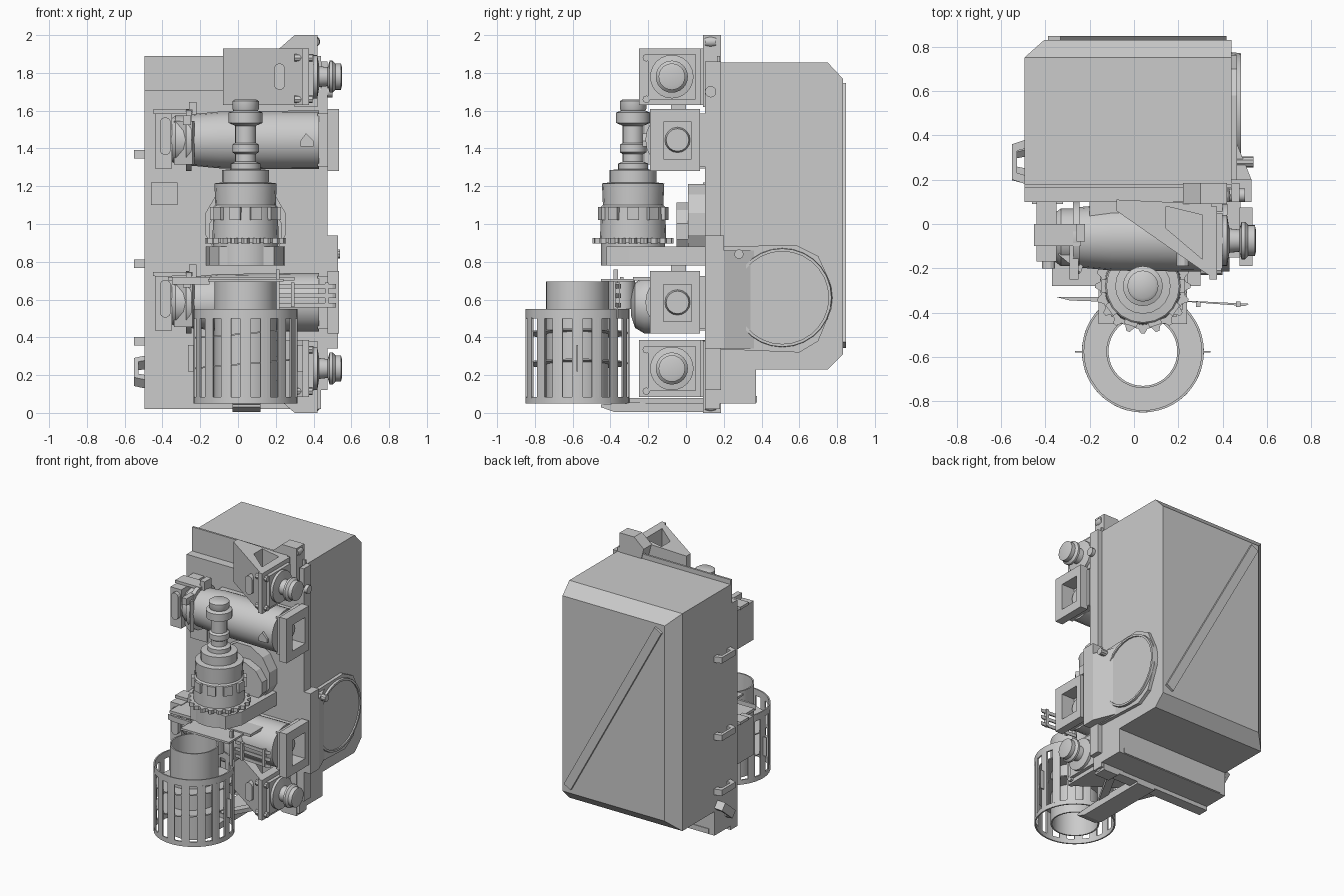
import bpy, bmesh, math
from mathutils import Vector, Matrix

if "Cube" in bpy.data.objects:
    bpy.data.objects.remove(bpy.data.objects["Cube"])

def finish(name, bm, smooth=False):
    bmesh.ops.remove_doubles(bm, verts=bm.verts, dist=1e-5)
    bmesh.ops.recalc_face_normals(bm, faces=bm.faces)
    me = bpy.data.meshes.new(name)
    bm.to_mesh(me); bm.free()
    ob = bpy.data.objects.new(name, me)
    bpy.context.collection.objects.link(ob)
    if smooth:
        bpy.ops.object.select_all(action='DESELECT')
        ob.select_set(True)
        bpy.context.view_layer.objects.active = ob
        bpy.ops.object.shade_smooth_by_angle(angle=math.radians(35))
    return ob

def put(axis, p, h):
    return {'X': (h, p[0], p[1]), 'Y': (p[0], h, p[1]), 'Z': (p[0], p[1], h)}[axis]

def prism(name, pts, axis, a, b):
    """Extrude an outline along an axis from a to b."""
    bm = bmesh.new()
    lo = [bm.verts.new(put(axis, p, a)) for p in pts]
    hi = [bm.verts.new(put(axis, p, b)) for p in pts]
    bm.faces.new(lo); bm.faces.new(hi)
    for i in range(len(pts)):
        j = (i + 1) % len(pts)
        bm.faces.new((lo[i], lo[j], hi[j], hi[i]))
    return finish(name, bm)

def box(name, x0, x1, y0, y1, z0, z1):
    return prism(name, [(x0, y0), (x1, y0), (x1, y1), (x0, y1)], 'Z', z0, z1)

def frame(name, outer, inner, axis, a, b):
    """Flat frame: an outline with a matching hole."""
    bm = bmesh.new()
    L = [[bm.verts.new(put(axis, p, h)) for p in pts]
         for pts, h in ((outer, a), (outer, b), (inner, b), (inner, a))]
    n = len(outer)
    for k in range(4):
        A, B = L[k], L[(k + 1) % 4]
        for i in range(n):
            bm.faces.new((A[i], A[(i + 1) % n], B[(i + 1) % n], B[i]))
    return finish(name, bm)

def lathe(name, prof, c, axis='Z', segs=32, ring=False):
    """Revolve (radius, height) pairs around an axis through c."""
    bm = bmesh.new()
    if not ring:
        prof = [(0, prof[0][1])] + prof + [(0, prof[-1][1])]
    rows = [[bm.verts.new(put(axis, (c[0] + r * math.cos(t), c[1] + r * math.sin(t)), h))
             for t in [2 * math.pi * i / segs for i in range(segs)]] for r, h in prof]
    for k in range(len(rows) if ring else len(rows) - 1):
        A, B = rows[k], rows[(k + 1) % len(rows)]
        for i in range(segs):
            j = (i + 1) % segs
            bm.faces.new((A[i], A[j], B[j], B[i]))
    return finish(name, bm, True)

def rect(a0, a1, b0, b1):
    return [(a0, b0), (a1, b0), (a1, b1), (a0, b1)]

def capsule(name, c, w, h, y0, y1):
    pts = [(w * math.cos(t), w * math.sin(t) + (h - w if t < math.pi else w - h))
           for t in [math.pi * (i + .5) / 6 for i in range(12)]]
    return prism(name, [(c[0] + p[0], c[1] + p[1]) for p in pts], 'Y', y0, y1)

def spin_copies(ob, c, n):
    for i in range(1, n):
        o = ob.copy()
        o.name = f"{ob.name}_{i}"
        T = Matrix.Translation((c[0], c[1], 0))
        o.matrix_world = T @ Matrix.Rotation(2 * math.pi * i / n, 4, 'Z') @ T.inverted()
        bpy.context.collection.objects.link(o)

# Cabinet with chamfered back edges
cab = prism("cabinet", [(.17, .05), (.37, .05), (.37, .23), (.75, .23), (.83, .31),
                        (.83, 1.77), (.75, 1.855), (.17, 1.855)], 'X', -.495, .44)
bm = bmesh.new(); bm.from_mesh(cab.data)
g = bm.verts[:] + bm.edges[:] + bm.faces[:]
bmesh.ops.bisect_plane(bm, geom=g, plane_co=(-.495, .75, 0), plane_no=(-.08, .09, 0), clear_outer=True)
bmesh.ops.holes_fill(bm, edges=[e for e in bm.edges if e.is_boundary])
bmesh.ops.recalc_face_normals(bm, faces=bm.faces)
bm.to_mesh(cab.data); bm.free()
box("cabinet_front_rim", -.495, .44, .165, .18, .02, 1.89)
box("front_plate", -.495, .44, .1, .175, .02, 1.71)
box("right_edge_strip", .44, .475, .1, .185, .12, 1.86)
box("base_lip", -.45, .4, .18, .375, .055, .09)
box("access_panel", -.46, -.32, .09, .11, 1.1, 1.22)

# Diagonal bar on the back
a, b = Vector((.39, .36)), Vector((-.36, 1.73))
n = Vector((b.y - a.y, a.x - b.x)).normalized() * .032
prism("back_diagonal_bar", [a + n, b + n, b - n, a - n], 'Y', .82, .848)

# Left side handles
hp = [(-.49, .18), (-.55, .2), (-.55, .36), (-.49, .38), (-.49, .34), (-.528, .33), (-.528, .23), (-.49, .22)]
for z in (1.37, .79, .38):
    prism("side_handle", hp, 'Z', z - .022, z + .022)
lever = prism("side_lever", hp, 'Z', -.03, .03)
lever.matrix_world = (Matrix.Translation((0, .27, .21)) @ Matrix.Rotation(math.radians(40), 4, 'X')
                      @ Matrix.Translation((0, -.27, 0)))

# Round housing on the right side
prism("drum_housing", [(.1, .34), (.6, .32), (.7, .38), (.77, .55), (.76, .7), (.7, .83), (.58, .89),
                       (.2, .88), (.1, .85)], 'X', .4, .465)
prism("drum_shoulder", [(.465, .36), (.53, .2), (.53, .1), (.4, .1), (.4, .4)], 'Z', .34, .86)
lathe("drum_rim", [(.265, .44), (.26, .482), (.245, .482), (.245, .44)], (.51, .61), 'X', 28, True)
lathe("drum_cover", [(.245, .44), (.245, .472)], (.51, .61), 'X', 28)
box("drum_bracket", .4, .53, .1, .2, .86, .94)
lathe("side_stub", [(.025, .44), (.025, .54)], (.28, .84), 'X', 10)

# Corner posts, mirrored top and bottom
for s in (1, -1):
    z = lambda v: 1 + s * v
    prism("post_head", [(.22, z(.93)), (.3, z(1)), (.42, z(1)), (.42, z(.62)), (.3, z(.62))], 'Y', .09, .185)
    lathe("post_knob", [(.025, .1), (.03, .13), (.025, .16)], (.405, z(.965)), 'Y', 12)
lathe("post_bolt", [(.03, .4), (.03, .5)], (.13, 1.7), 'X', 12)

# Wedge brackets with round couplings
for cz in (1.78, .235):
    lo, hi = cz - .15, cz + .15
    wedge = [(-.08, .11), (-.08, .06), (.35, -.24), (.35, .09)]
    hole = [(.145, .08), (.145, -.02), (.31, -.16), (.31, .04)]
    frame("wedge_top", wedge, hole, 'Z', lo + .02, hi)
    prism("wedge_foot", wedge, 'Z', lo, lo + .02)
    box("coupling_plate", .34, .375, -.25, .08, lo, hi)
    box("coupling_block", .37, .4, -.2, .05, cz - .12, cz + .12)
    lathe("coupling", [(.115, .39), (.115, .42), (.055, .43), (.05, .475), (.085, .485), (.085, .5),
                       (.07, .515), (.07, .545), (.05, .55)], (-.075, cz), 'X', 24)
    capsule("wedge_slot_cover", (.22, cz), .03, .07, -.19, -.12)
    for zz in (lo + .03, hi - .05):
        lathe("wedge_bolt", [(.02, .3), (.02, .395)], (-.21, zz), 'X', 8)

# Horizontal cylinders with square outlets
for cz in (1.445, .585):
    lathe("barrel", [(.135, -.26), (.15, -.1), (.155, .3), (.155, .43)], (-.06, cz), 'X', 20)
    frame("outlet_block", rect(-.15, .1, cz - .14, cz + .14), rect(-.12, .03, cz - .1, cz + .095), 'X', .42, .48)
    frame("outlet_frame", rect(-.19, .075, cz - .165, cz + .165), rect(-.12, .03, cz - .1, cz + .095), 'X', .475, .535)
    lathe("outlet_plug", [(.07, .42), (.06, .46)], (-.045, cz), 'X', 16)
    lathe("barrel_flange", [(.165, -.275), (.165, -.245)], (-.06, cz), 'X', 16)
    lathe("barrel_drive", [(.1, -.37), (.13, -.33), (.13, -.27)], (-.06, cz), 'X', 16)
    box("drive_box", -.44, -.35, -.17, .1, cz - .15, cz + .14)
    capsule("drive_cover", (-.385, cz + .02), .03, .1, -.2, -.16)
    prism("drive_bracket", [(-.34, -.14), (-.24, -.22), (-.23, -.19), (-.33, -.11)], 'Z', cz - .13, cz + .1)
    box("drive_bracket_arm", -.29, -.25, -.25, -.02, cz + .08, cz + .13)
    box("drive_cap", -.45, -.24, -.1, 0, cz + .14, cz + .16)
    box("drive_post", -.26, -.22, -.08, 0, cz + .1, cz + .2)
    box("barrel_mount", -.2, .4, 0, .11, cz - .1, cz + .1)
prism("barrel_latch", [(.33, 1.44), (.36, 1.48), (.4, 1.44), (.4, 1.41), (.33, 1.41)], 'Y', -.23, -.19)

# Vertical motor
mc = (.04, -.28)
lathe("motor", [(.17, .78), (.17, .9), (.195, .9), (.195, .925), (.175, .925), (.17, 1.09), (.16, 1.1), (.165, 1.215),
                (.125, 1.22), (.125, 1.285), (.08, 1.29), (.08, 1.32), (.055, 1.33), (.055, 1.37), (.07, 1.38),
                (.07, 1.42), (.055, 1.43), (.055, 1.52), (.09, 1.535), (.09, 1.59), (.065, 1.6), (.07, 1.61),
                (.07, 1.65), (.055, 1.66)], mc, 'Z', 20)
tooth = prism("flange_tooth", [(mc[0] + .19, mc[1] - .022), (mc[0] + .215, mc[1] - .008), (mc[0] + .215, mc[1] + .008),
                               (mc[0] + .19, mc[1] + .022)], 'Z', .897, .925)
spin_copies(tooth, mc, 20)
fin = prism("motor_rib", [(mc[0] + .15, mc[1] - .03), (mc[0] + .187, mc[1] - .03), (mc[0] + .187, mc[1] + .03),
                          (mc[0] + .15, mc[1] + .03)], 'Z', 1.02, 1.09)
spin_copies(fin, mc, 10)
prism("motor_arm", [(-.15, -.3), (-.1, -.42), (.19, -.42), (.24, -.3), (.25, .11), (-.17, .11)], 'Z', .78, .88)
prism("motor_mount", [(.04 + .22 * math.cos(t), 1.0 + .22 * math.sin(t)) for t in
                      [math.pi * (i + .5) / 6 for i in range(12)]], 'Y', .01, .11)
prism("motor_mount_step", [(.04 + .2 * math.cos(t), .96 + .16 * math.sin(t)) for t in
                           [math.pi * (i + .5) / 6 for i in range(12)]], 'Y', -.05, .02)

# Elbow and bracket feeding the cage
lathe("elbow", [(.15, -.06), (.15, -.22), (.12, -.27), (.06, -.29)], (.04, .57), 'Y', 20)
box("cage_bracket", -.37, .3, -.28, -.05, .7, .72)
box("cage_bracket_front", -.16, .24, -.45, -.27, .695, .71)
lathe("cage_joint", [(.07, .55), (.07, .7)], (.04, -.34), 'Z', 16)

# Side grilles at the cage bracket
for zz in (.57, .62, .67):
    prism("grille_slat", [(.22, -.35), (.5, -.37), (.52, -.36), (.22, -.345)], 'Z', zz - .012, zz + .012)
for x in (.28, .46):
    box("grille_post", x, x + .02, -.375, -.35, .56, .69)
prism("left_fin", [(-.35, -.33), (-.29, -.345), (-.15, -.35), (-.15, -.33)], 'Z', .68, .72)
box("cage_hanger", .2, .22, -.385, -.36, .5, .76)

# Slotted open cage with inner tube and tilted baffles
cc = (.04, -.575)
R0, R1 = .265, .275
for name, z0, z1 in (("cage_bottom_band", .05, .085), ("cage_top_band", .5, .55)):
    lathe(name, [(R0, z0), (R1, z0), (R1, z1), (R0, z1)], cc, 'Z', 48, True)
lathe("inner_tube", [(.155, .05), (.165, .05), (.165, .695), (.155, .695)], cc, 'Z', 48, True)
arc = [(r, math.radians(d)) for r, ds in ((R1, (-6, -2, 2, 6)), (R0, (6, 2, -2, -6))) for d in ds]
slat = prism("cage_slat", [(cc[0] + r * math.cos(t), cc[1] + r * math.sin(t)) for r, t in arc], 'Z', .08, .505)
spin_copies(slat, cc, 16)
for zz in (.26, .42):
    o = lathe("cage_baffle", [(.16, -.004), (.268, -.004), (.268, .004), (.16, .004)], (0, 0), 'Z', 32, True)
    o.matrix_world = Matrix.Translation((cc[0], cc[1], zz)) @ Matrix.Rotation(math.radians(-5), 4, 'Y')
for x in (-.265, .31):
    box("cage_tab", x, x + .035, -.58, -.572, .22, .36)

# Foot under the cage
prism("cage_foot", [(-.45, .03), (-.38, .005), (.18, .005), (.18, .06), (-.2, .06), (-.45, .045)], 'X', -.03, .12)
for x in (-.12, .28):
    prism("foot_brace", [(x - .03, .11), (x + .03, .11), (.08, -.3), (.02, -.3)], 'Z', .05, .08)
